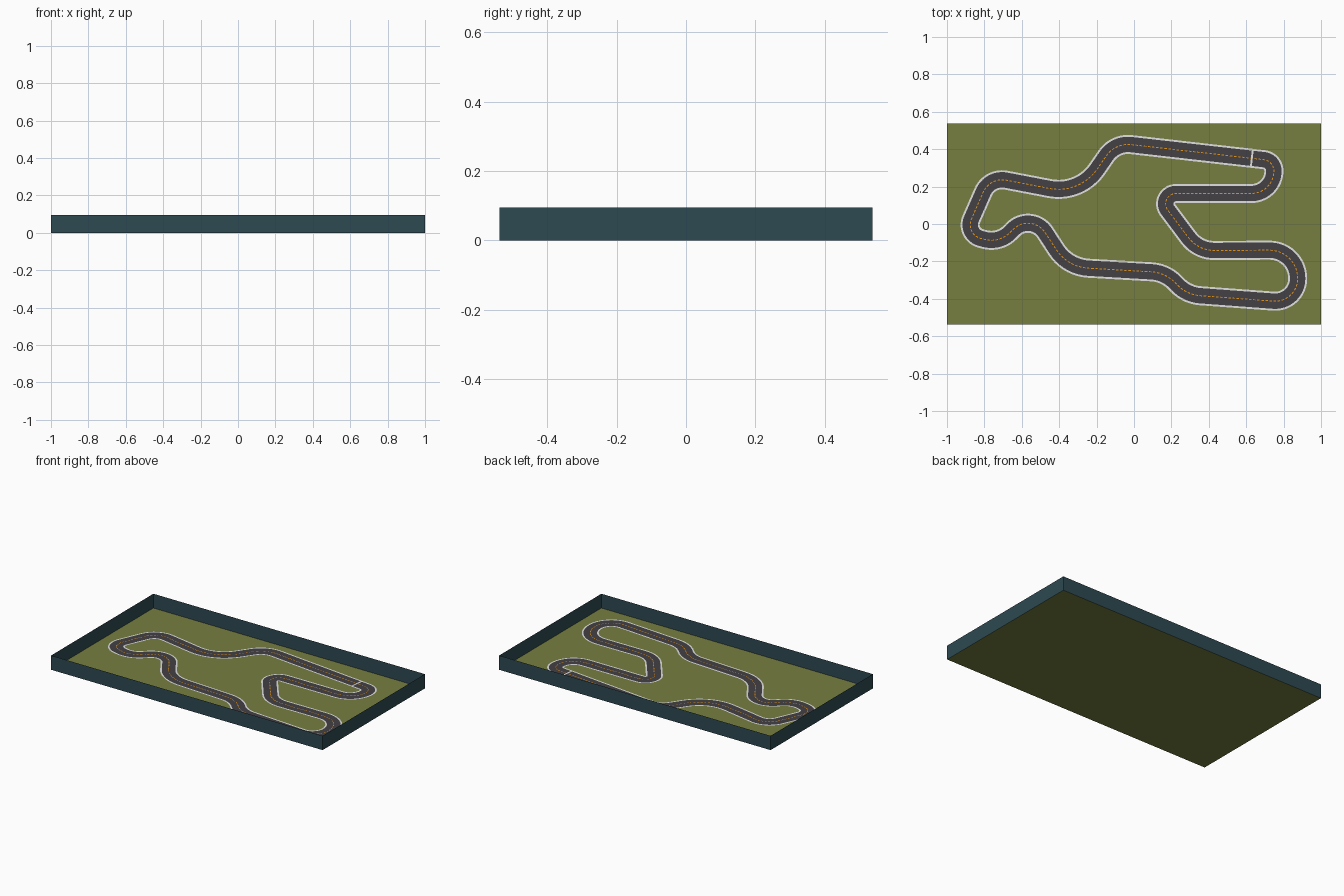
import bpy, math
from mathutils import Vector

if "Cube" in bpy.data.objects:
    bpy.data.objects.remove(bpy.data.objects["Cube"])


def material(name, rgb):
    m = bpy.data.materials.new(name)
    m.diffuse_color = (*rgb, 1)
    m.use_nodes = True
    m.node_tree.nodes["Principled BSDF"].inputs["Base Color"].default_value = m.diffuse_color
    return m


GRASS = material("olive_grass", (0.18, 0.21, 0.052))
WALL = material("dark_teal", (0.027, 0.067, 0.085))
ASPHALT = material("asphalt_grey", (0.056, 0.052, 0.058))
WHITE = material("line_white", (0.75, 0.75, 0.75))
ORANGE = material("dash_orange", (0.85, 0.33, 0.01))


def make(name, verts, faces, mat):
    me = bpy.data.meshes.new(name)
    me.from_pydata([tuple(v) for v in verts], [], faces)
    me.materials.append(mat)
    ob = bpy.data.objects.new(name, me)
    bpy.context.collection.objects.link(ob)
    return ob


# Ground sheet and the four thin surrounding walls
HX, HY, HZ = 1.0, 0.538, 0.095
rim = [(-HX, -HY), (HX, -HY), (HX, HY), (-HX, HY)]
make("ground", [(x, y, 0) for x, y in rim], [(0, 1, 2, 3)], GRASS)
make("walls", [(x, y, z) for z in (0, HZ) for x, y in rim],
     [(i, (i + 1) % 4, (i + 1) % 4 + 4, i + 4) for i in range(4)], WALL)

# Track layout: corner x, corner y, fillet radius
CORNERS = [
    (-0.10, 0.434, 0.14), (0.747, 0.338, 0.06), (0.75, 0.163, 0.12),
    (0.114, 0.163, 0.055), (0.343, -0.142, 0.17), (0.875, -0.139, 0.15),
    (0.875, -0.422, 0.12), (0.28, -0.378, 0.19), (0.17, -0.26, 0.19),
    (-0.355, -0.23, 0.22), (-0.549, 0.068, 0.11), (-0.72, -0.103, 0.14),
    (-0.905, -0.055, 0.075), (-0.771, 0.251, 0.11), (-0.29, 0.159, 0.25),
]


def centre_line():
    """Straights joined by arcs, as a list of (point, left normal)."""
    out = []
    n = len(CORNERS)
    for i, (x, y, r) in enumerate(CORNERS):
        p = Vector((x, y))
        d0 = (p - Vector(CORNERS[i - 1][:2])).normalized()
        d1 = (Vector(CORNERS[(i + 1) % n][:2]) - p).normalized()
        turn = math.atan2(d0.x * d1.y - d0.y * d1.x, d0.dot(d1))
        side = 1 if turn > 0 else -1
        start = p - d0 * r * math.tan(abs(turn) / 2)
        n0 = Vector((-d0.y, d0.x))
        c = start + n0 * side * r
        steps = max(6, int(abs(turn) / 0.1))
        for k in range(steps + 1):
            a = turn * k / steps
            nk = Vector((n0.x * math.cos(a) - n0.y * math.sin(a),
                         n0.x * math.sin(a) + n0.y * math.cos(a)))
            out.append((c - nk * side * r, nk))
    return out


PATH = centre_line()


def ribbon(name, a, b, z, mat):
    """Closed strip between offsets a (right) and b (left) of the centre line."""
    verts = []
    for p, nrm in PATH:
        for o in (a, b):
            q = p + nrm * o
            verts.append((q.x, q.y, z))
    m = len(PATH)
    faces = [(2 * i, 2 * ((i + 1) % m), 2 * ((i + 1) % m) + 1, 2 * i + 1)
             for i in range(m)]
    make(name, verts, faces, mat)


# Asphalt with white edge lines
ribbon("road", -0.042, 0.042, 0.002, ASPHALT)
ribbon("edge_line_left", 0.041, 0.051, 0.003, WHITE)
ribbon("edge_line_right", -0.051, -0.041, 0.003, WHITE)

# Orange dashes down the middle
LENGTHS = [(PATH[(i + 1) % len(PATH)][0] - PATH[i][0]).length for i in range(len(PATH))]
TOTAL = sum(LENGTHS)


def at(s):
    s %= TOTAL
    for i, seg in enumerate(LENGTHS):
        if s <= seg and seg > 1e-9:
            (p, n0), (q, n1) = PATH[i], PATH[(i + 1) % len(PATH)]
            t = s / seg
            return p.lerp(q, t), n0.lerp(n1, t).normalized()
        s -= seg
    return PATH[0]


verts, faces = [], []
count = int(TOTAL / 0.022)
pitch = TOTAL / count
for k in range(count):
    b = len(verts)
    for s, o in ((0, -1), (0.62, -1), (0.62, 1), (0, 1)):
        p, nrm = at((k + s) * pitch)
        q = p + nrm * o * 0.0025
        verts.append((q.x, q.y, 0.0035))
    faces.append((b, b + 1, b + 2, b + 3))
make("centre_dashes", verts, faces, ORANGE)

# Start line across the top straight
top = Vector((0.847, -0.096)).normalized()
across = Vector((-top.y, top.x))
mid = Vector((0.63, 0.351))
quad = [mid + top * u * 0.005 + across * v * 0.042
        for u, v in ((-1, -1), (1, -1), (1, 1), (-1, 1))]
make("start_line", [(q.x, q.y, 0.004) for q in quad], [(0, 1, 2, 3)], WHITE)
